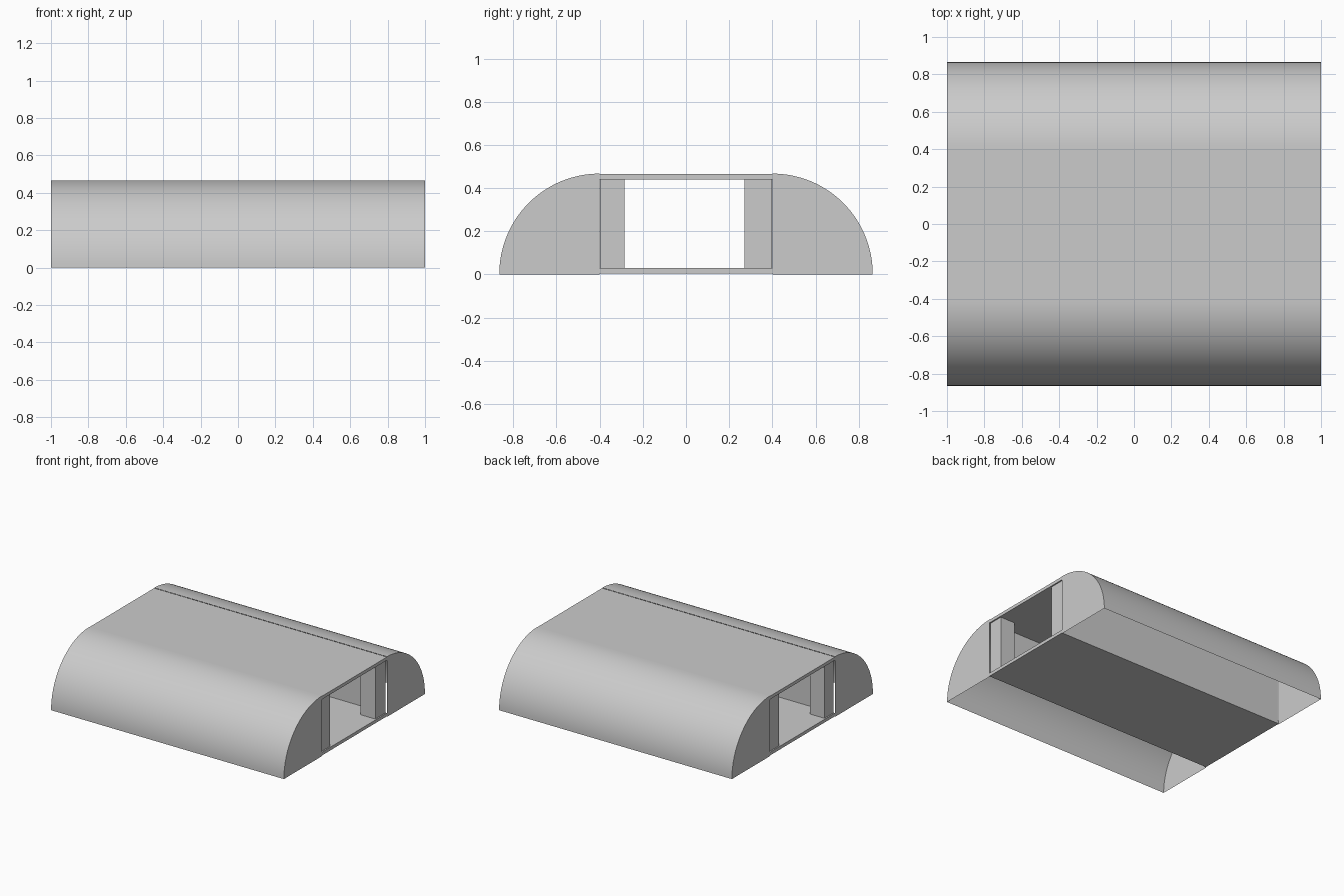
import bpy, bmesh, math

if "Cube" in bpy.data.objects:
    bpy.data.objects.remove(bpy.data.objects["Cube"])

R = 0.465      # radius of rounded sides
YW = 0.40      # half width of central box


def box(name, x0, x1, y0, y1, z0, z1):
    bm = bmesh.new()
    bmesh.ops.create_cube(bm, size=1)
    for v in bm.verts:
        v.co.x = x1 if v.co.x > 0 else x0
        v.co.y = y1 if v.co.y > 0 else y0
        v.co.z = z1 if v.co.z > 0 else z0
    return finish(name, bm)


def finish(name, bm):
    me = bpy.data.meshes.new(name)
    bmesh.ops.recalc_face_normals(bm, faces=bm.faces[:])
    bm.to_mesh(me)
    bm.free()
    ob = bpy.data.objects.new(name, me)
    bpy.context.collection.objects.link(ob)
    return ob


def fender(name, s):
    # Thin quarter-round shell with end caps, open below and inside
    bm = bmesh.new()
    n = 32
    arcs = []
    for x in (-1, 1):
        arcs.append([bm.verts.new((x, s * (YW + R * math.cos(a)), 0.002 + R * math.sin(a) if i else 0))
                     for i in range(n + 1) for a in [math.pi / 2 * i / n]])
    for i in range(n):
        f = bm.faces.new((arcs[0][i], arcs[1][i], arcs[1][i + 1], arcs[0][i + 1]))
        f.smooth = True
    for x, arc in zip((-1, 1), arcs):
        corner = bm.verts.new((x, s * YW, 0))
        bm.faces.new(arc + [corner])
    ob = finish(name, bm)
    for e in ob.data.edges:
        a, b = (ob.data.vertices[k].co for k in e.vertices)
        e.use_edge_sharp = abs(a.x - b.x) < 1e-5
    # only the rim edges on the end caps are sharp; the arc stays smooth
    return ob


# Floor and roof plates
box("floor_plate", -1, 1, -YW, YW, 0.005, 0.03)
box("roof_plate", -1, 1, -YW, YW, 0.44, 0.465)

for s, side in ((-1, "front"), (1, "back")):
    fender(side + "_rounded_side", s)
    # Thin long wall between the plates
    ya, yb = sorted((s * 0.391, s * 0.398))
    box(side + "_wall", -0.99, 0.99, ya, yb, 0.03, 0.44)
    # Door posts, slightly recessed at each end
    inner = 0.27 if s > 0 else -0.285
    ya, yb = sorted((inner, s * 0.398))
    for t, end in ((-1, "left"), (1, "right")):
        xa, xb = sorted((t * 0.865, t * 0.99))
        box(f"{side}_{end}_post", xa, xb, ya, yb, 0.03, 0.44)
